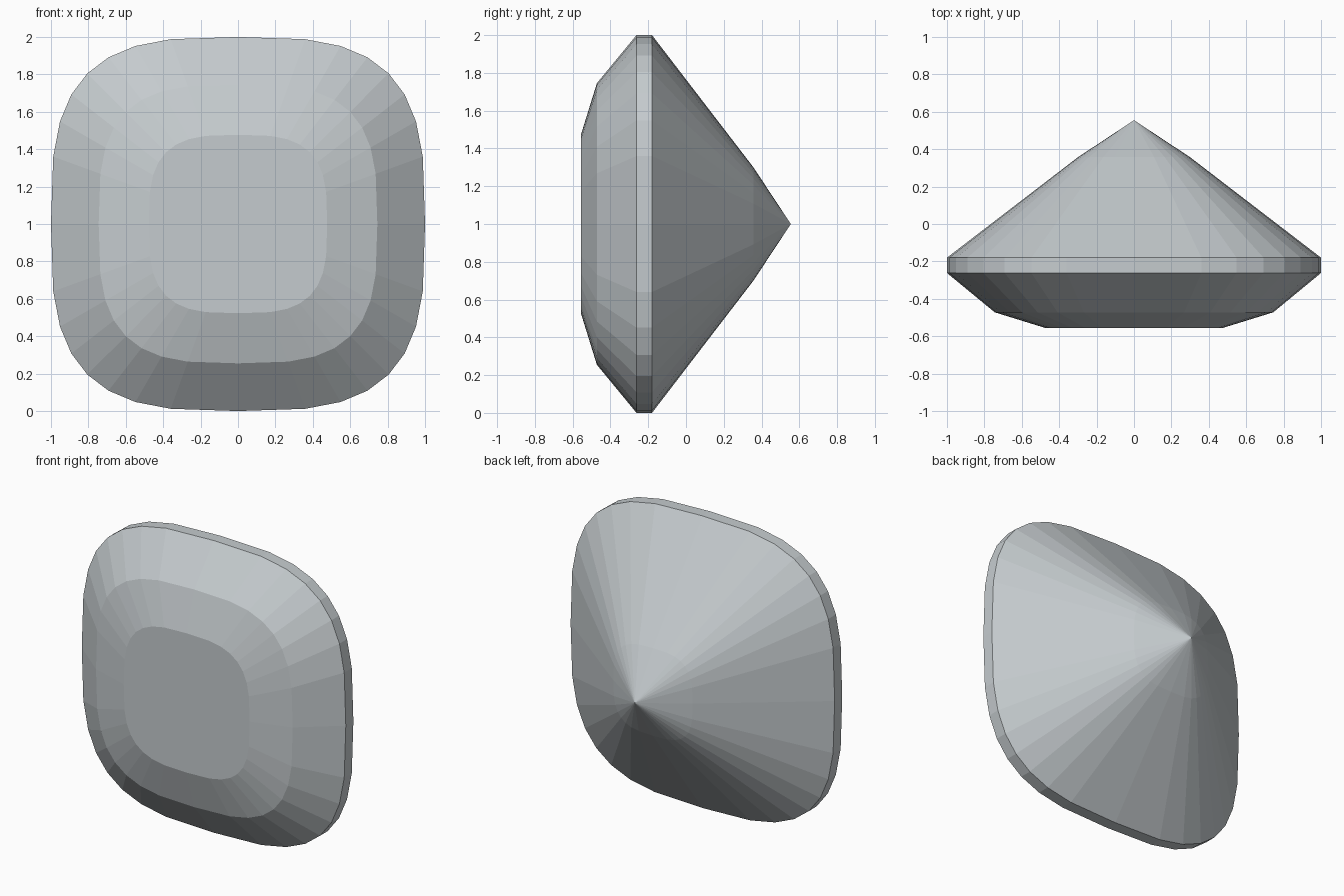
import bpy
import bmesh
from math import cos, sin, pi, copysign

if "Cube" in bpy.data.objects:
    bpy.data.objects.remove(bpy.data.objects["Cube"], do_unlink=True)

SEGMENTS = 32
ROUNDING = 0.625   # superellipse power of the cushion outline
CENTRE_Z = 1.0

# Pale grey stone
stone = bpy.data.materials.new("pale_grey_stone")
stone.use_nodes = True
colour = (0.56, 0.60, 0.62, 1.0)
stone.diffuse_color = colour
stone.node_tree.nodes["Principled BSDF"].inputs["Base Color"].default_value = colour


def cushion(value):
    """Bend a sine or cosine towards a rounded square."""
    if abs(value) < 1e-6:
        return 0.0
    return copysign(abs(value) ** ROUNDING, value)


def add_ring(bm, y, size):
    """Add one rounded-square ring of vertices facing the front."""
    angles = [2 * pi * i / SEGMENTS for i in range(SEGMENTS)]
    return [bm.verts.new((size * cushion(cos(a)), y, CENTRE_Z + size * cushion(sin(a))))
            for a in angles]


# Depth and half-width of each level, from the table to the lower pavilion
levels = [
    (-0.555, 0.477),  # table edge
    (-0.472, 0.745),  # crown break
    (-0.262, 1.0),    # front of girdle
    (-0.18, 1.0),     # back of girdle
    (0.357, 0.30),    # pavilion break
]

bm = bmesh.new()
rings = [add_ring(bm, y, size) for y, size in levels]

# Flat table
bm.faces.new(rings[0])

# Crown, girdle and pavilion facets
for near, far in zip(rings, rings[1:]):
    for i in range(SEGMENTS):
        j = (i + 1) % SEGMENTS
        bm.faces.new((near[i], near[j], far[j], far[i]))

# Pointed culet
tip = bm.verts.new((0, 0.555, CENTRE_Z))
for i in range(SEGMENTS):
    bm.faces.new((rings[-1][i], rings[-1][(i + 1) % SEGMENTS], tip))

bmesh.ops.recalc_face_normals(bm, faces=bm.faces)
mesh = bpy.data.meshes.new("cushion_cut_gemstone")
bm.to_mesh(mesh)
bm.free()
mesh.materials.append(stone)
gem = bpy.data.objects.new("cushion_cut_gemstone", mesh)
bpy.context.collection.objects.link(gem)
